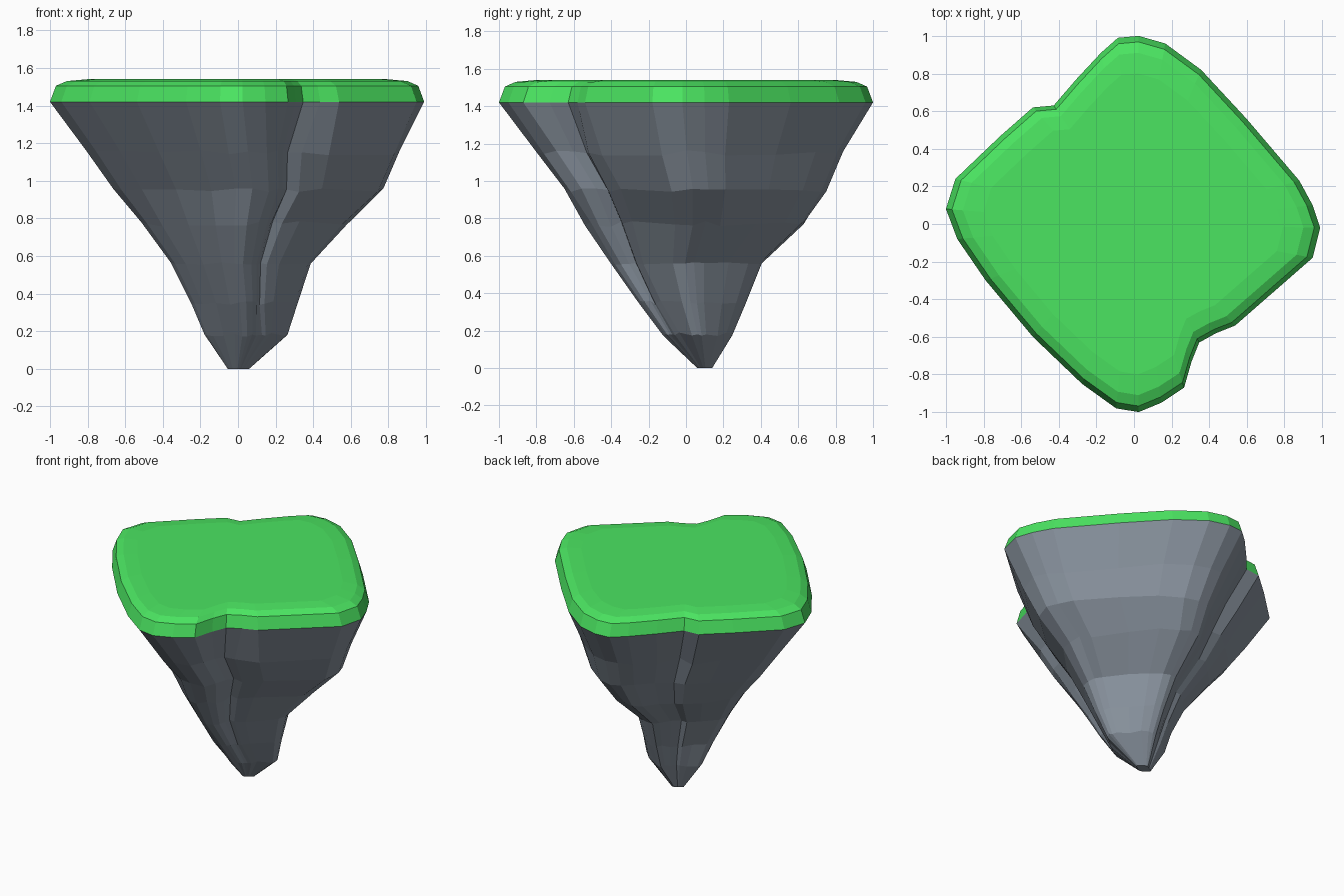
import bpy, bmesh, random

if "Cube" in bpy.data.objects:
    bpy.data.objects.remove(bpy.data.objects["Cube"])

random.seed(4)

# Island outline seen from above, anticlockwise, with a cleft on two opposite sides
OUTLINE = [(.99, -.02), (.95, .1), (.88, .23), (.6, .56), (.36, .82), (.17, .96),
           (.03, 1), (-.08, .99), (-.17, .91), (-.3, .77), (-.42, .63), (-.53, .62),
           (-.7, .47), (-.94, .24), (-.99, .08), (-.93, -.08), (-.78, -.3),
           (-.53, -.6), (-.27, -.85), (-.09, -.98), (.03, -1), (.15, -.95),
           (.27, -.87), (.31, -.73), (.35, -.63), (.44, -.58), (.54, -.54), (.95, -.18)]
# Front cleft: narrower halfway down, filled in at the foot
MIDDLE = {22: (.22, -.87), 23: (.25, -.76), 24: (.28, -.67), 25: (.37, -.66), 26: (.54, -.57)}
FOOT = {22: (.24, -.88), 23: (.31, -.82), 24: (.38, -.75), 25: (.47, -.67), 26: (.6, -.55)}


def ring(z, x0, x1, y0, y1, changes=None, jitter=0.0):
    """Outline fitted into a bounding rectangle at height z."""
    points = []
    for i, p in enumerate(OUTLINE):
        x, y = (changes or {}).get(i, p)
        points.append(((x0 + x1 + x * (x1 - x0)) / 2,
                       (y0 + y1 + y * (y1 - y0)) / 2,
                       z + random.uniform(-jitter, jitter)))
    return points


def loft(name, rings, color, cap_first=False, cap_last=False):
    bm = bmesh.new()
    loops = [[bm.verts.new(p) for p in r] for r in rings]
    n = len(OUTLINE)
    for low, high in zip(loops, loops[1:]):
        for i in range(n):
            j = (i + 1) % n
            bm.faces.new((low[i], low[j], high[j], high[i]))
    if cap_first:
        bm.faces.new(loops[0][::-1])
    if cap_last:
        bm.faces.new(loops[-1])
    mesh = bpy.data.meshes.new(name)
    bm.to_mesh(mesh)
    bm.free()
    mat = bpy.data.materials.new(name + "_color")
    mat.diffuse_color = color
    mat.use_nodes = True
    mat.node_tree.nodes["Principled BSDF"].inputs["Base Color"].default_value = mat.diffuse_color
    mesh.materials.append(mat)
    obj = bpy.data.objects.new(name, mesh)
    bpy.context.collection.objects.link(obj)
    return obj


# Tapering rock underside
rock_levels = [(0, -.055, .06, .06, .14, FOOT), (.18, -.18, .265, -.12, .25, FOOT, .01),
               (.35, -.25, .32, -.26, .32, MIDDLE, .01),
               (.56, -.36, .39, -.40, .405, MIDDLE, .006),
               (.77, -.52, .58, -.54, .635, MIDDLE, .015),
               (.95, -.67, .78, -.65, .75, MIDDLE, .01),
               (1.15, -.815, .87, -.80, .84, MIDDLE, .015), (1.42, -1.01, 1, -1, 1)]
loft("rock", [ring(*level) for level in rock_levels], (.24, .28, .33, 1), cap_first=True)

# Grass cap with a rounded rim
grass_levels = [(1.42, 1), (1.505, .968), (1.53, .91), (1.54, .8)]
loft("grass", [ring(z, -s * 1.01, s, -s, s) for z, s in grass_levels],
     (.07, .78, .12, 1), cap_last=True)
